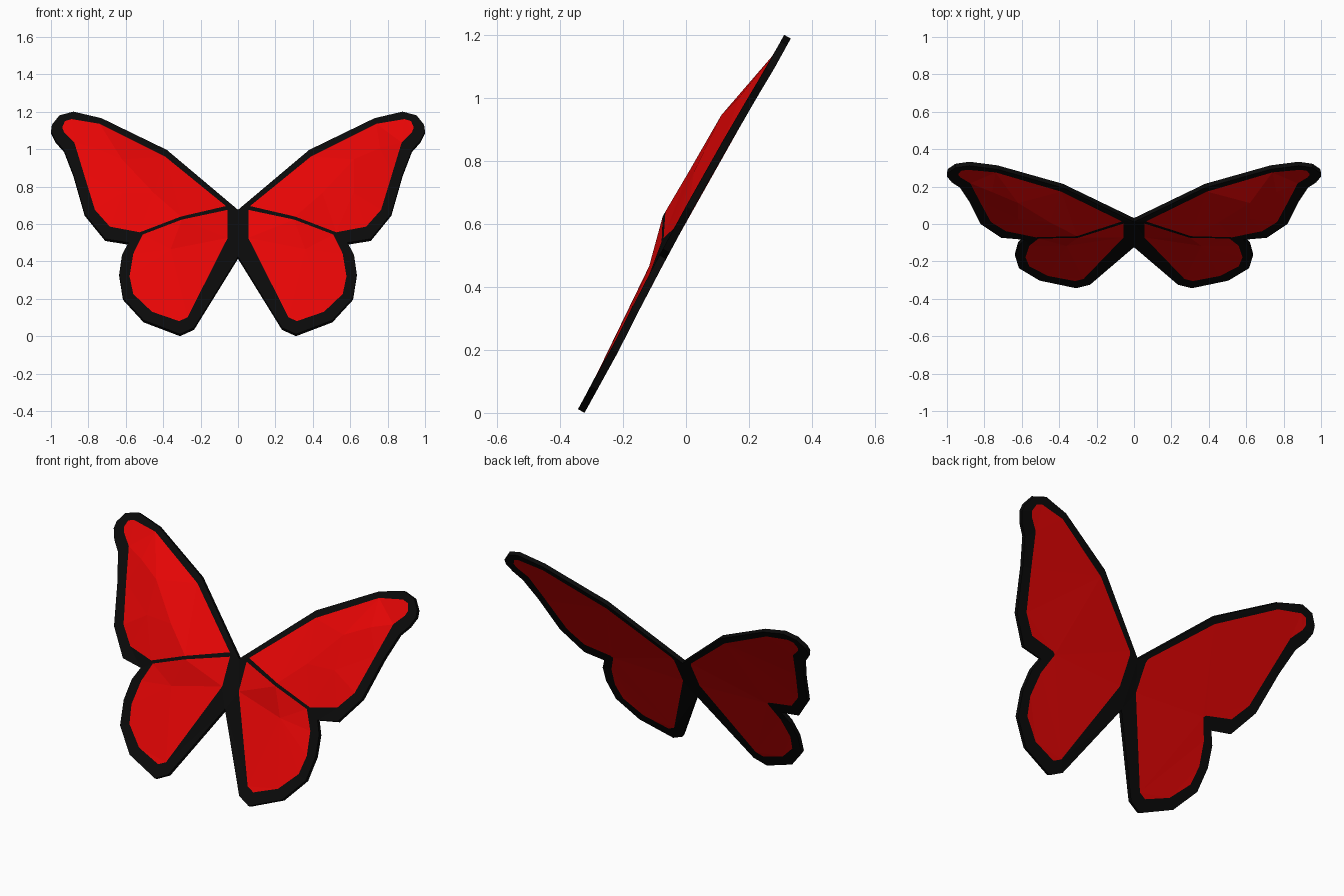
import bpy, bmesh
from mathutils import Vector
from mathutils.geometry import delaunay_2d_cdt

if "Cube" in bpy.data.objects:
    bpy.data.objects.remove(bpy.data.objects["Cube"])

THICK = 0.024
NORMAL = Vector((0, -0.876, 0.482))   # forward normal of the tilted wing plane


def material(name, color):
    m = bpy.data.materials.new(name)
    m.diffuse_color = (*color, 1)
    m.use_nodes = True
    m.node_tree.nodes["Principled BSDF"].inputs["Base Color"].default_value = m.diffuse_color
    return m


BLACK = material("black border", (0.003, 0.003, 0.003))
RED = material("red wing", (0.79, 0.0015, 0.0015))

# Outline of one half in (x, z), from top notch round to bottom notch
outline = [(0, .67), (.38, .99), (.73, 1.16), (.88, 1.195), (.955, 1.175), (.995, 1.125),
           (1.0, 1.09), (.975, 1.04), (.93, .99), (.88, .86), (.82, .65), (.71, .515),
           (.585, .495), (.62, .43), (.635, .325), (.615, .2), (.505, .08),
           (.31, .006), (.235, .04), (0, .42)]

# Coloured panels: upper wing, lower wing
upper_edge = [(.064, .69), (.39, .955), (.74, 1.13), (.89, 1.155), (.925, 1.145), (.94, 1.11),
              (.93, 1.085), (.875, 1.03), (.825, .865), (.765, .67), (.685, .58), (.525, .55)]
lower_edge = [(.51, .538), (.56, .435), (.58, .315), (.56, .22), (.46, .125),
              (.315, .075), (.27, .095), (.055, .52), (.055, .67)]
upper = upper_edge + [(.305, .634)]
lower = lower_edge + [(.30, .618)]

# Forward bulge of the vein and of the facet peaks inside the panels
bulge = {(.064, .69): .008, (.055, .67): .008, (.305, .634): .056, (.30, .618): .056,
         (.525, .55): .016, (.51, .538): .016}
peaks = {(.62, .94): .052, (.45, .76): .052, (.62, .76): .035, (.76, 1.0): .028,
         (.36, .46): .014}


def place(p, side, forward=0.0):
    """Lift a flat (x, z) point to the front (+1) or back (-1) of the tilted sheet."""
    x, z = p
    y = (z - .61) / 1.815 - .012 * max(0, 1 - ((z - .65) / .45) ** 2)
    return Vector((x, y - forward, z)) + NORMAL * (side * THICK / 2)


def inside(x, z, poly):
    """Even-odd point in polygon test."""
    hit = False
    for (x1, z1), (x2, z2) in zip(poly, poly[1:] + poly[:1]):
        if (z1 > z) != (z2 > z) and x < x1 + (z - z1) * (x2 - x1) / (z2 - z1):
            hit = not hit
    return hit


def sheet(bm, side, panels, lifts, inner):
    """Triangulate one face of the wing; return its outline vertices."""
    pts, loops = [], []
    for loop in [outline] + panels:
        loops.append(list(range(len(pts), len(pts) + len(loop))))
        pts += loop
    pts = pts + list(inner)
    heights = {**lifts, **inner}
    co, _, faces, orig_v, _, _ = delaunay_2d_cdt(
        [Vector(p) for p in pts], [], loops, 1, 1e-5)
    verts, by_input = [], {}
    for c, src in zip(co, orig_v):
        p = pts[src[0]] if src else tuple(c)
        v = bm.verts.new(place(p, side, heights.get(p, 0)))
        verts.append(v)
        for s in src:
            by_input[s] = v
    for f in faces:
        face = bm.faces.new([verts[i] for i in f])
        # Red inside a panel, black on the border and vein
        mid = sum((co[i] for i in f), Vector((0, 0))) / len(f)
        face.material_index = int(any(inside(mid.x, mid.y, p) for p in panels))
    return [by_input[i] for i in range(len(outline))]


bm = bmesh.new()
# Front with vein between two panels, back with a single joined panel
front = sheet(bm, 1, [upper, lower], bulge, peaks)
back = sheet(bm, -1, [upper_edge + lower_edge], {}, {})
# Rim wall, left open along the mirror line
for i in range(len(outline) - 1):
    bm.faces.new((front[i], front[i + 1], back[i + 1], back[i])).material_index = 0
for v in bm.verts:
    if abs(v.co.x) < 1e-4:
        v.co.x = 0
bmesh.ops.recalc_face_normals(bm, faces=bm.faces[:])
# Make sure the rim faces outwards
rim = next(f for f in bm.faces if front[5] in f.verts and back[5] in f.verts)
if rim.normal.x < 0:
    bmesh.ops.reverse_faces(bm, faces=bm.faces[:])

mesh = bpy.data.meshes.new("butterfly_wings")
bm.to_mesh(mesh)
bm.free()
mesh.materials.append(BLACK)
mesh.materials.append(RED)
wings = bpy.data.objects.new("butterfly_wings", mesh)
bpy.context.collection.objects.link(wings)
mirror = wings.modifiers.new("mirror", 'MIRROR')
mirror.use_axis = (True, False, False)
mirror.use_clip = True
